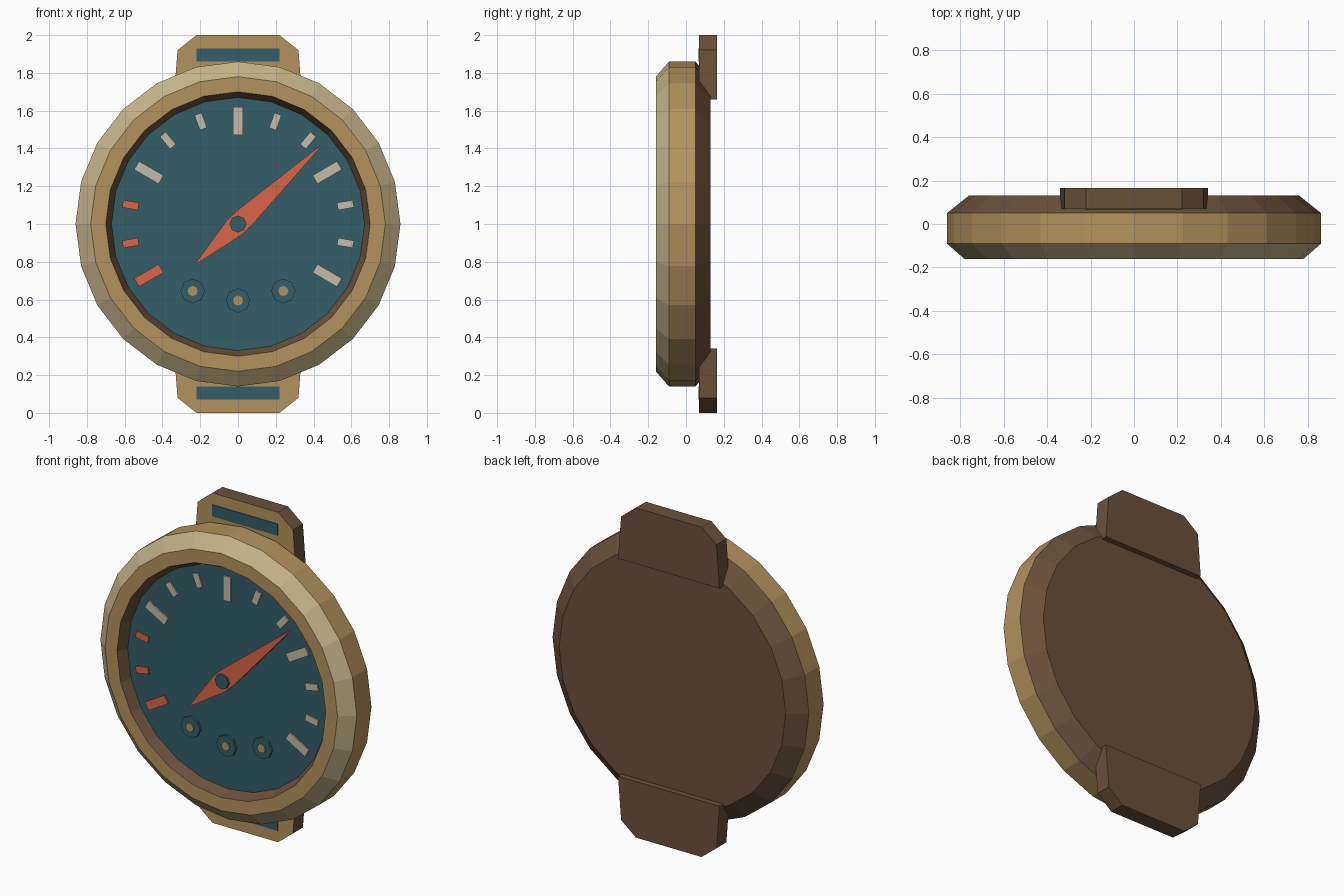
import bpy, bmesh
from math import sin, cos, radians, pi
from mathutils import Vector

cube = bpy.data.objects.get("Cube")
if cube:
    bpy.data.objects.remove(cube, do_unlink=True)

CENTRE = 1.0   # height of the dial centre
DIAL = -0.10   # depth of the dial surface


def material(name, rgb):
    m = bpy.data.materials.new(name)
    m.use_nodes = True
    m.diffuse_color = (*rgb, 1)
    m.node_tree.nodes["Principled BSDF"].inputs["Base Color"].default_value = (*rgb, 1)
    return m


gold = material("gold", (0.46, 0.29, 0.11))
pale_gold = material("pale gold", (0.56, 0.45, 0.25))
brown = material("dark brown", (0.145, 0.082, 0.044))
teal = material("deep teal", (0.034, 0.11, 0.14))
cream = material("cream", (0.56, 0.50, 0.39))
red = material("orange red", (0.70, 0.13, 0.062))


def finish(name, bm, mats):
    bmesh.ops.recalc_face_normals(bm, faces=bm.faces)
    mesh = bpy.data.meshes.new(name)
    bm.to_mesh(mesh)
    bm.free()
    for m in mats:
        mesh.materials.append(m)
    ob = bpy.data.objects.new(name, mesh)
    bpy.context.collection.objects.link(ob)
    return ob


def prism(name, outline, front, back, face_mat, side_mat=None):
    """Extrude an x/z outline in depth; the front face takes face_mat."""
    bm = bmesh.new()
    a = [bm.verts.new((x, front, z)) for x, z in outline]
    b = [bm.verts.new((x, back, z)) for x, z in outline]
    n = len(a)
    bm.faces.new(a)
    rest = [bm.faces.new(b)]
    rest += [bm.faces.new((a[i], a[(i + 1) % n], b[(i + 1) % n], b[i])) for i in range(n)]
    for f in rest:
        f.material_index = 1
    return finish(name, bm, [face_mat, side_mat or face_mat])


def circle(x, z, r, sides):
    return [(x + r * cos(2 * pi * i / sides), z + r * sin(2 * pi * i / sides))
            for i in range(sides)]


def radial(angle, points):
    """Turn (along, across) points about the dial centre."""
    u = Vector((cos(angle), sin(angle)))
    v = Vector((-u.y, u.x))
    return [tuple(u * a + v * c + Vector((0, CENTRE))) for a, c in points]


# Case: lathed bezel, band and back
profile = [(0.67, DIAL), (0.70, -0.16), (0.78, -0.16), (0.86, -0.09), (0.86, 0.05), (0.76, 0.13)]
colours = [1, 0, 2, 0, 1]
bm = bmesh.new()
rings = [[bm.verts.new((x, y, z)) for x, z in circle(0, CENTRE, r, 24)] for r, y in profile]
for ring, nxt, colour in zip(rings, rings[1:], colours):
    for i in range(24):
        j = (i + 1) % 24
        bm.faces.new((ring[i], ring[j], nxt[j], nxt[i])).material_index = colour
bm.faces.new(rings[0]).material_index = 3
bm.faces.new(rings[-1]).material_index = 1
finish("case", bm, [gold, brown, pale_gold, teal])

# Strap lugs with slots, above and below
half = [(0.34, 0.66), (0.32, 0.92), (0.22, 1.0)]
lug = half + [(-x, z) for x, z in reversed(half)]
slot = [(0.22, 0.86), (0.22, 0.93), (-0.22, 0.93), (-0.22, 0.86)]
for label, s in (("upper", 1), ("lower", -1)):
    prism(label + "_lug", [(x, CENTRE + s * z) for x, z in lug], 0.07, 0.165, gold, brown)
    prism(label + "_lug_slot", [(x, CENTRE + s * z) for x, z in slot], 0.065, 0.072, teal)

# Scale marks, every third one long, the low end red
for k in range(13):
    inner, w = (0.47, 0.026) if k % 3 == 0 else (0.535, 0.02)
    bar = [(inner, -w), (0.62, -w), (0.62, w), (inner, w)]
    prism("scale_mark_%d" % (k + 1), radial(radians(210 - 20 * k), bar),
          DIAL - 0.008, DIAL + 0.001, red if k < 3 else cream)

# Small knobs with pins
for label, x, z in (("left", 0.24, 0.645), ("middle", 0, 0.595), ("right", -0.24, 0.645)):
    prism(label + "_knob", circle(x, z, 0.065, 8), DIAL - 0.015, DIAL + 0.005, teal)
    prism(label + "_knob_pin", circle(x, z, 0.027, 8), DIAL - 0.022, DIAL, gold)

# Needle and hub
needle = [(0.595, 0.004), (0.05, 0.055), (-0.03, 0.055), (-0.30, 0.004),
          (-0.30, -0.004), (-0.03, -0.055), (0.05, -0.055), (0.595, -0.004)]
prism("needle", radial(radians(43.3), needle), -0.145, -0.122, red)
prism("hub", circle(0, CENTRE, 0.045, 8), -0.158, DIAL, teal)
